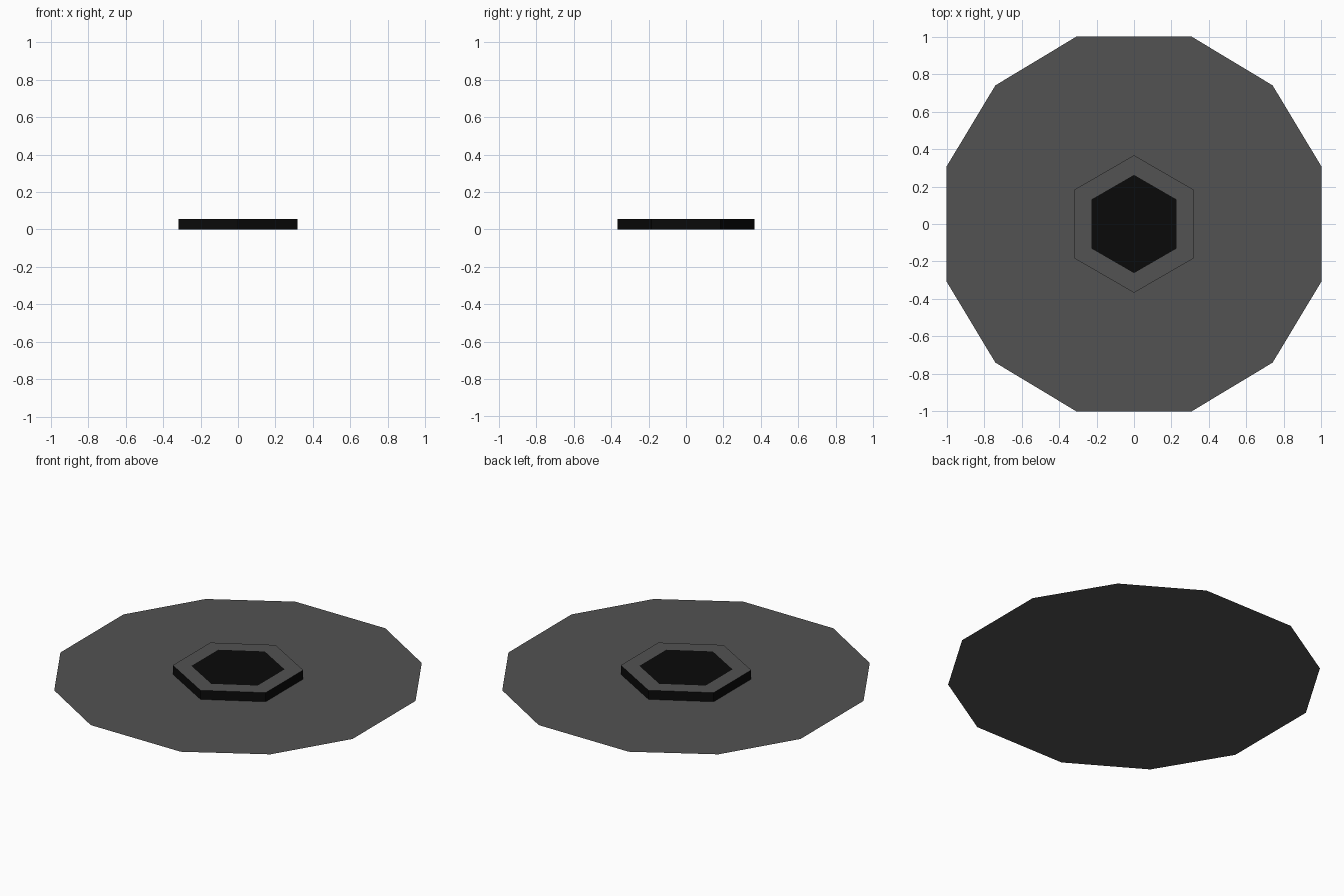
import bpy, bmesh
from math import cos, sin, pi

cube = bpy.data.objects.get("Cube")
if cube:
    bpy.data.objects.remove(cube, do_unlink=True)


def material(name, value):
    mat = bpy.data.materials.new(name)
    mat.use_nodes = True
    colour = (value, value, value, 1)
    mat.diffuse_color = colour
    mat.node_tree.nodes["Principled BSDF"].inputs["Base Color"].default_value = colour
    return mat


grey = material("dark grey", 0.085)
black = material("black", 0.003)


def finish(bm, name, mats):
    mesh = bpy.data.meshes.new(name)
    bm.to_mesh(mesh)
    bm.free()
    for mat in mats:
        mesh.materials.append(mat)
    obj = bpy.data.objects.new(name, mesh)
    bpy.context.collection.objects.link(obj)
    return obj


# Thin twelve-sided base sheet: one quarter's corners, turned four times
bm = bmesh.new()
corners = []
x, y = 1.0, 0.308
for turn in range(4):
    for px, py in ((x, -y), (x, y), (0.74, 0.74)):
        for step in range(turn):
            px, py = -py, px
        corners.append(bm.verts.new((px, py, 0)))
bm.faces.new(corners)
finish(bm, "base_disc", [grey])

# Hexagonal hub: black walls, grey rim and a flush black centre
RIM, CENTRE, HEIGHT = 0.367, 0.262, 0.056
bm = bmesh.new()


def hexagon(radius, z):
    return [bm.verts.new((radius * cos(pi / 6 + i * pi / 3),
                          radius * sin(pi / 6 + i * pi / 3), z)) for i in range(6)]


foot, rim, inner = hexagon(RIM, 0), hexagon(RIM, HEIGHT), hexagon(CENTRE, HEIGHT)
for i in range(6):
    j = (i + 1) % 6
    bm.faces.new((foot[i], foot[j], rim[j], rim[i])).material_index = 1
    bm.faces.new((rim[i], rim[j], inner[j], inner[i]))
bm.faces.new(inner).material_index = 1
finish(bm, "hex_hub", [grey, black])
